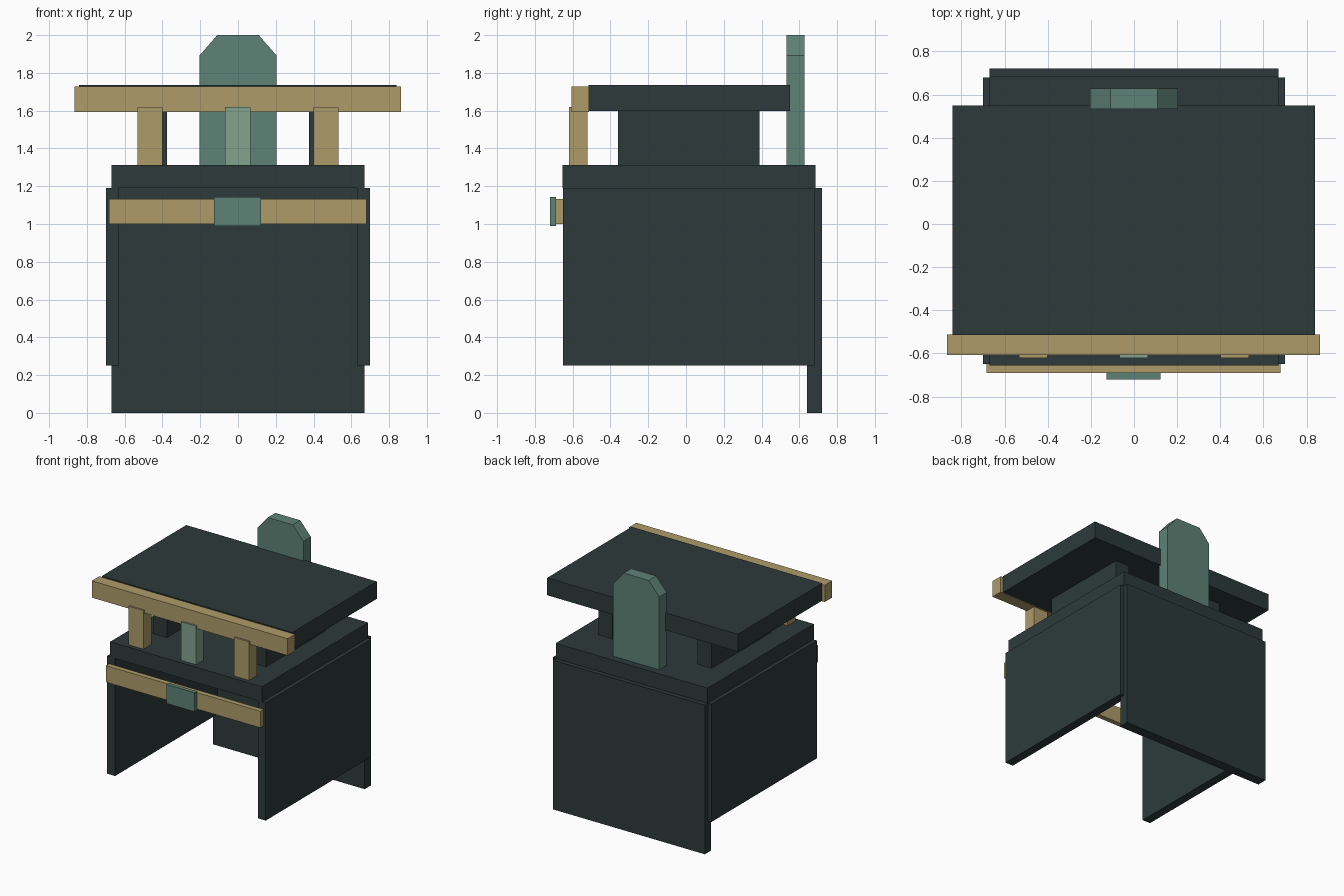
import bpy
import bmesh

if "Cube" in bpy.data.objects:
    bpy.data.objects.remove(bpy.data.objects["Cube"])


def material(name, rgb):
    m = bpy.data.materials.new(name)
    m.diffuse_color = (*rgb, 1)
    m.use_nodes = True
    m.node_tree.nodes["Principled BSDF"].inputs["Base Color"].default_value = m.diffuse_color
    return m


DARK = material("dark slate", (0.026, 0.042, 0.042))
TAN = material("tan wood", (0.42, 0.33, 0.144))
SAGE = material("sage green", (0.114, 0.223, 0.181))
PALE = material("pale green", (0.231, 0.366, 0.275))


def prism(name, outline, y0, y1, mat):
    """Extrude an (x, z) outline from y0 to y1."""
    bm = bmesh.new()
    face = bm.faces.new([bm.verts.new((x, y0, z)) for x, z in outline])
    ext = bmesh.ops.extrude_face_region(bm, geom=[face])
    verts = [v for v in ext["geom"] if isinstance(v, bmesh.types.BMVert)]
    bmesh.ops.translate(bm, verts=verts, vec=(0, y1 - y0, 0))
    bmesh.ops.recalc_face_normals(bm, faces=bm.faces)
    mesh = bpy.data.meshes.new(name)
    bm.to_mesh(mesh)
    bm.free()
    mesh.materials.append(mat)
    obj = bpy.data.objects.new(name, mesh)
    bpy.context.collection.objects.link(obj)
    return obj


def box(name, x, y, z, mat):
    outline = [(x[0], z[0]), (x[1], z[0]), (x[1], z[1]), (x[0], z[1])]
    return prism(name, outline, y[0], y[1], mat)


def pair(name, x, y, z, mat):
    """A box and its mirror image across x = 0."""
    box(name + "_right", x, y, z, mat)
    box(name + "_left", (-x[1], -x[0]), y, z, mat)


# Lower cabinet
box("back_panel", (-0.67, 0.67), (0.64, 0.72), (0, 1.19), DARK)
pair("side_panel", (0.63, 0.70), (-0.65, 0.68), (0.25, 1.19), DARK)
box("counter", (-0.67, 0.67), (-0.655, 0.685), (1.19, 1.312), DARK)

# Front rail with its central plate
box("front_rail", (-0.683, 0.68), (-0.69, -0.65), (1.0, 1.132), TAN)
box("rail_plate", (-0.127, 0.122), (-0.72, -0.688), (0.99, 1.142), SAGE)

# Supports between counter and roof
pair("roof_support", (0.375, 0.50), (-0.36, 0.39), (1.31, 1.60), DARK)
pair("front_post", (0.40, 0.532), (-0.62, -0.522), (1.31, 1.62), TAN)
box("centre_post", (-0.068, 0.065), (-0.62, -0.53), (1.31, 1.62), PALE)

# Roof slab and its front fascia
box("roof", (-0.842, 0.84), (-0.515, 0.55), (1.598, 1.737), DARK)
box("roof_fascia", (-0.866, 0.863), (-0.607, -0.513), (1.594, 1.728), TAN)

# Tall rear board with clipped top corners
half = [(0.203, 1.31), (0.203, 1.893), (0.11, 2.0)]
outline = half + [(-x, z) for x, z in reversed(half)]
prism("rear_board", outline, 0.533, 0.628, SAGE)
